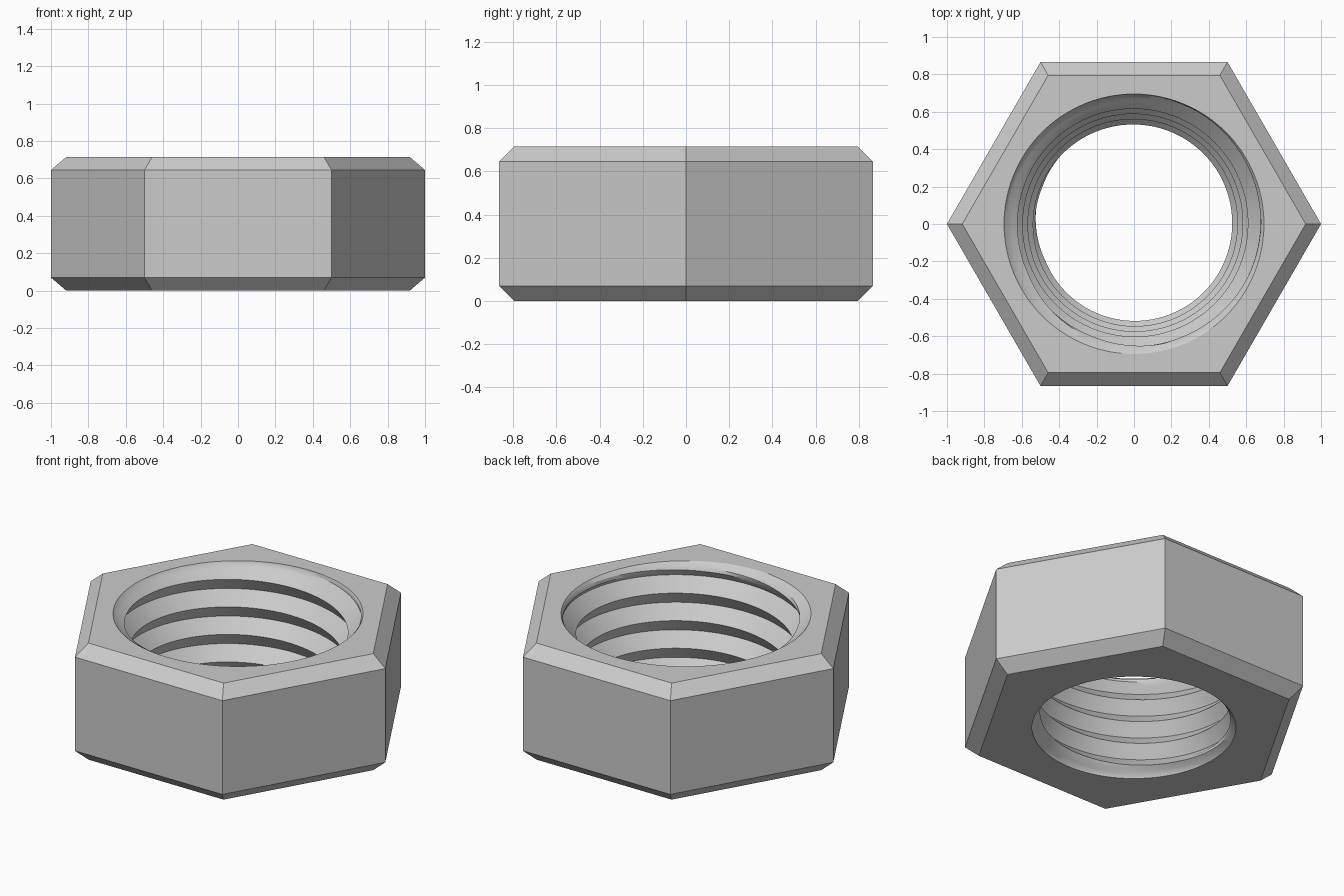
import bpy, bmesh, math

cube = bpy.data.objects.get("Cube")
if cube:
    bpy.data.objects.remove(cube)

HEIGHT, CHAMFER, INSET = 0.715, 0.07, 0.918
PITCH, DEPTH, FADE = 0.156, 0.062, 0.045
ROOT_BOTTOM, ROOT_TOP = 0.567, 0.695
COLUMNS, STEPS = 96, 8        # around the bore, and per thread turn
CREST_Z = 0.581               # height of one thread crest at angle zero


def bore_radius(z, phase):
    """Tapered root radius less a V-shaped thread that runs out at both ends."""
    root = ROOT_BOTTOM + (ROOT_TOP - ROOT_BOTTOM) * z / HEIGHT
    ridge = abs(2 * (phase % 1) - 1)
    fade = min(1, z / FADE, (HEIGHT - z) / FADE)
    return root - DEPTH * ridge * fade


def bore_column(bm, angle):
    """One vertical row of points whose rows climb with the helix."""
    column = []
    turn = angle / math.tau
    for k in range(-5 * STEPS, 2 * STEPS + 1):
        z = min(max(CREST_Z + PITCH * (turn + k / STEPS), 0), HEIGHT)
        r = bore_radius(z, (z - CREST_Z) / PITCH - turn)
        column.append(bm.verts.new((r * math.cos(angle), r * math.sin(angle), z)))
    return column


def hex_ring(bm, radius, z):
    angles = [math.tau * i / 6 for i in range(6)]
    return [bm.verts.new((radius * math.cos(a), radius * math.sin(a), z)) for a in angles]


def bridge(bm, a, b):
    for i in range(len(a) - 1):
        bm.faces.new((a[i], a[i + 1], b[i + 1], b[i]))


bm = bmesh.new()

# Threaded bore; the first and last columns weld together
columns = [bore_column(bm, math.tau * i / COLUMNS) for i in range(COLUMNS + 1)]
for a, b in zip(columns, columns[1:]):
    bridge(bm, a, b)
bmesh.ops.remove_doubles(bm, verts=bm.verts[:], dist=0.0001)

# Chamfered hexagonal outside
rings = [hex_ring(bm, r, z) for r, z in (
    (INSET, 0), (1, CHAMFER), (1, HEIGHT - CHAMFER), (INSET, HEIGHT))]
for a, b in zip(rings, rings[1:]):
    bridge(bm, a + a[:1], b + b[:1])

# Flat end faces between hexagon and bore
for level in (0, HEIGHT):
    rim = [e for e in bm.edges if e.is_boundary
           and all(abs(v.co.z - level) < 0.001 for v in e.verts)]
    bmesh.ops.triangle_fill(bm, edges=rim, use_beauty=True)
bmesh.ops.recalc_face_normals(bm, faces=bm.faces[:])

mesh = bpy.data.meshes.new("hex_nut")
bm.to_mesh(mesh)
bm.free()
nut = bpy.data.objects.new("hex_nut", mesh)
bpy.context.collection.objects.link(nut)

# Plain grey steel
steel = bpy.data.materials.new("grey_steel")
steel.use_nodes = True
colour = (0.6, 0.6, 0.6, 1)
steel.diffuse_color = colour
steel.node_tree.nodes["Principled BSDF"].inputs["Base Color"].default_value = colour
mesh.materials.append(steel)

bpy.ops.object.select_all(action='DESELECT')
nut.select_set(True)
bpy.context.view_layer.objects.active = nut
bpy.ops.object.shade_smooth_by_angle(angle=math.radians(30))
